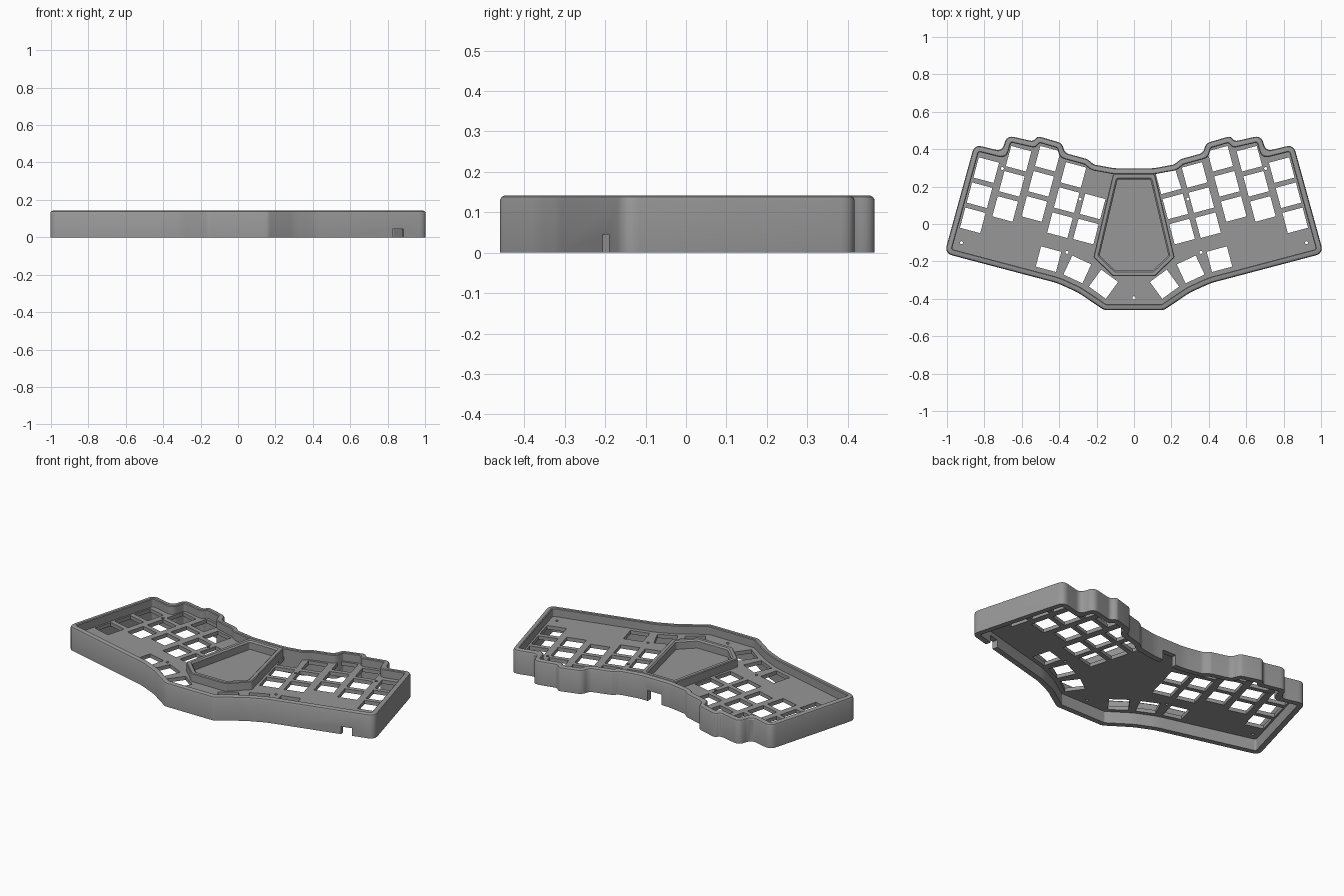
import bpy, bmesh, math
from mathutils import Vector, Matrix

if "Cube" in bpy.data.objects:
    bpy.data.objects.remove(bpy.data.objects["Cube"])

HEIGHT, WALL = 0.142, 0.032
PLATE_LOW, PLATE_TOP = 0.07, 0.092

grey = bpy.data.materials.new("case grey")
grey.diffuse_color = (0.31, 0.31, 0.31, 1)
grey.use_nodes = True
grey.node_tree.nodes["Principled BSDF"].inputs["Base Color"].default_value = grey.diffuse_color


def mirrored(half):
    """Full counter-clockwise outline from the right half, listed back to front."""
    left = [(-x, y) for x, y in half]
    return [Vector(p) for p in left + half[::-1]]


def inset_rounded(poly, inset, radius, segs=6):
    """Inset an outline and round its corners, always with the same point count."""
    n = len(poly)
    dirs = [(poly[(i + 1) % n] - poly[i]).normalized() for i in range(n)]
    pts, turns = [], []
    for i in range(n):
        a, b = dirs[i - 1], dirs[i]
        na, nb = Vector((-a.y, a.x)), Vector((-b.y, b.x))
        pts.append(poly[i] + (na + nb) * (inset / (1 + na.dot(nb))))
        turns.append(math.atan2(a.x * b.y - a.y * b.x, a.dot(b)))
    out = []
    for i in range(n):
        p, before, after = pts[i], pts[i - 1] - pts[i], pts[(i + 1) % n] - pts[i]
        r = max(radius - inset, 0.012) if turns[i] > 0 else radius + inset
        if abs(turns[i]) < math.radians(22):    # shallow bends flow gently
            r = 0.3
        t = r * math.tan(abs(turns[i]) / 2) * 1.1
        t = min(t, 0.45 * before.length, 0.45 * after.length)
        s, e = p + before.normalized() * t, p + after.normalized() * t
        for k in range(segs + 1):
            f = k / segs
            out.append(s * (1 - f) ** 2 + p * 2 * f * (1 - f) + e * f * f)
    return out


def finish(bm, name):
    bmesh.ops.recalc_face_normals(bm, faces=bm.faces)
    me = bpy.data.meshes.new(name)
    bm.to_mesh(me)
    bm.free()
    me.materials.append(grey)
    ob = bpy.data.objects.new(name, me)
    bpy.context.collection.objects.link(ob)
    return ob


def activate(ob):
    bpy.ops.object.select_all(action='DESELECT')
    ob.select_set(True)
    bpy.context.view_layer.objects.active = ob


def ring(name, poly, radius, profile):
    """Closed wall that sweeps an (inset, z) profile around an outline."""
    bm = bmesh.new()
    loops = [[bm.verts.new((p.x, p.y, z)) for p in inset_rounded(poly, d, radius)]
             for d, z in profile]
    for j, a in enumerate(loops):
        b = loops[(j + 1) % len(loops)]
        for i in range(len(a)):
            k = (i + 1) % len(a)
            bm.faces.new((a[i], a[k], b[k], b[i]))
    return finish(bm, name)


def pierced_plate(name, loops, low, top):
    """Flat plate from a filled profile: first loop is the edge, the rest are holes."""
    cu = bpy.data.curves.new(name, 'CURVE')
    cu.dimensions, cu.fill_mode, cu.extrude = '2D', 'BOTH', (top - low) / 2
    for loop in loops:
        sp = cu.splines.new('POLY')
        sp.points.add(len(loop) - 1)
        for pt, p in zip(sp.points, loop):
            pt.co = (p[0], p[1], 0, 1)
        sp.use_cyclic_u = True
    cu.materials.append(grey)
    ob = bpy.data.objects.new(name, cu)
    ob.location.z = (low + top) / 2
    bpy.context.collection.objects.link(ob)
    activate(ob)
    bpy.ops.object.convert(target='MESH')
    return bpy.context.view_layer.objects.active


def polygon(x, y, radius, sides, angle):
    return [(x + radius * math.cos(angle + i * math.tau / sides),
             y + radius * math.sin(angle + i * math.tau / sides)) for i in range(sides)]


def add_box(bm, x, y, z, size, angle):
    m = (Matrix.Translation((x, y, z)) @ Matrix.Rotation(math.radians(angle), 4, 'Z')
         @ Matrix.Diagonal((*size, 1)))
    bmesh.ops.create_cube(bm, size=1, matrix=m)


def cut(ob, cutter):
    cutter.hide_render = True
    mod = ob.modifiers.new("cut", 'BOOLEAN')
    mod.operation, mod.solver, mod.object = 'DIFFERENCE', 'EXACT', cutter
    activate(ob)
    bpy.ops.object.modifier_apply(modifier=mod.name)
    bpy.data.objects.remove(cutter)


# Stepped, winged case outline
outline = mirrored([
    (0.10, 0.297), (0.215, 0.318), (0.25, 0.347), (0.37, 0.380), (0.385, 0.432),
    (0.515, 0.470), (0.54, 0.442), (0.68, 0.474), (0.705, 0.388), (0.853, 0.425),
    (1.013, -0.157), (0.41, -0.316), (0.30, -0.366), (0.16, -0.460)])

# Outer wall with a softened top edge
wall = ring("case_wall", outline, 0.04, [
    (0, 0), (0, HEIGHT - 0.012), (0.004, HEIGHT - 0.004), (0.012, HEIGHT),
    (WALL - 0.004, HEIGHT), (WALL, HEIGHT - 0.004), (WALL, 0)])

# Cable notches: back centre and front right
bm = bmesh.new()
add_box(bm, 0, 0.28, 0.02, (0.09, 0.12, 0.084), 0)
add_box(bm, 0.853, -0.19, 0.01, (0.062, 0.12, 0.07), 15)
cut(wall, finish(bm, "notch_cutter"))

# Square switch openings: three per column, plus three fanned thumb keys per side
keys = []
tilt = math.radians(15)
for x, y in [(0.185, 0.228), (0.324, 0.262), (0.461, 0.349), (0.617, 0.349), (0.790, 0.288)]:
    for row in range(3):
        keys.append((x + math.sin(tilt) * 0.139 * row, y - math.cos(tilt) * 0.139 * row, 15))
keys += [(0.457, -0.188, 15), (0.303, -0.243, 25), (0.163, -0.322, 36)]
screws = [(0.922, -0.10), (0.704, 0.297), (0.288, 0.133), (0.358, -0.152)]

holes = [polygon(0, -0.395, 0.009, 16, 0)]
for side in (1, -1):
    for x, y, angle in keys:
        holes.append(polygon(side * x, y, 0.056 * math.sqrt(2), 4,
                             math.radians(45 + side * angle)))
    for x, y in screws:
        holes.append(polygon(side * x, y, 0.008, 16, 0))

# Switch plate
plate = pierced_plate("switch_plate", [inset_rounded(outline, WALL - 0.004, 0.04)] + holes,
                      PLATE_LOW, PLATE_TOP)

# Raised frame around the central tray
tray = mirrored([(0.112, 0.268), (0.217, -0.178), (0.112, -0.279)])
frame = ring("tray_frame", tray, 0.012, [
    (0, PLATE_TOP - 0.01), (0, HEIGHT - 0.004), (0.004, HEIGHT),
    (0.022, HEIGHT), (0.030, HEIGHT - 0.008), (0.030, PLATE_TOP - 0.01)])

for ob in (wall, plate, frame):
    activate(ob)
    bpy.ops.object.shade_smooth_by_angle(angle=math.radians(30))
